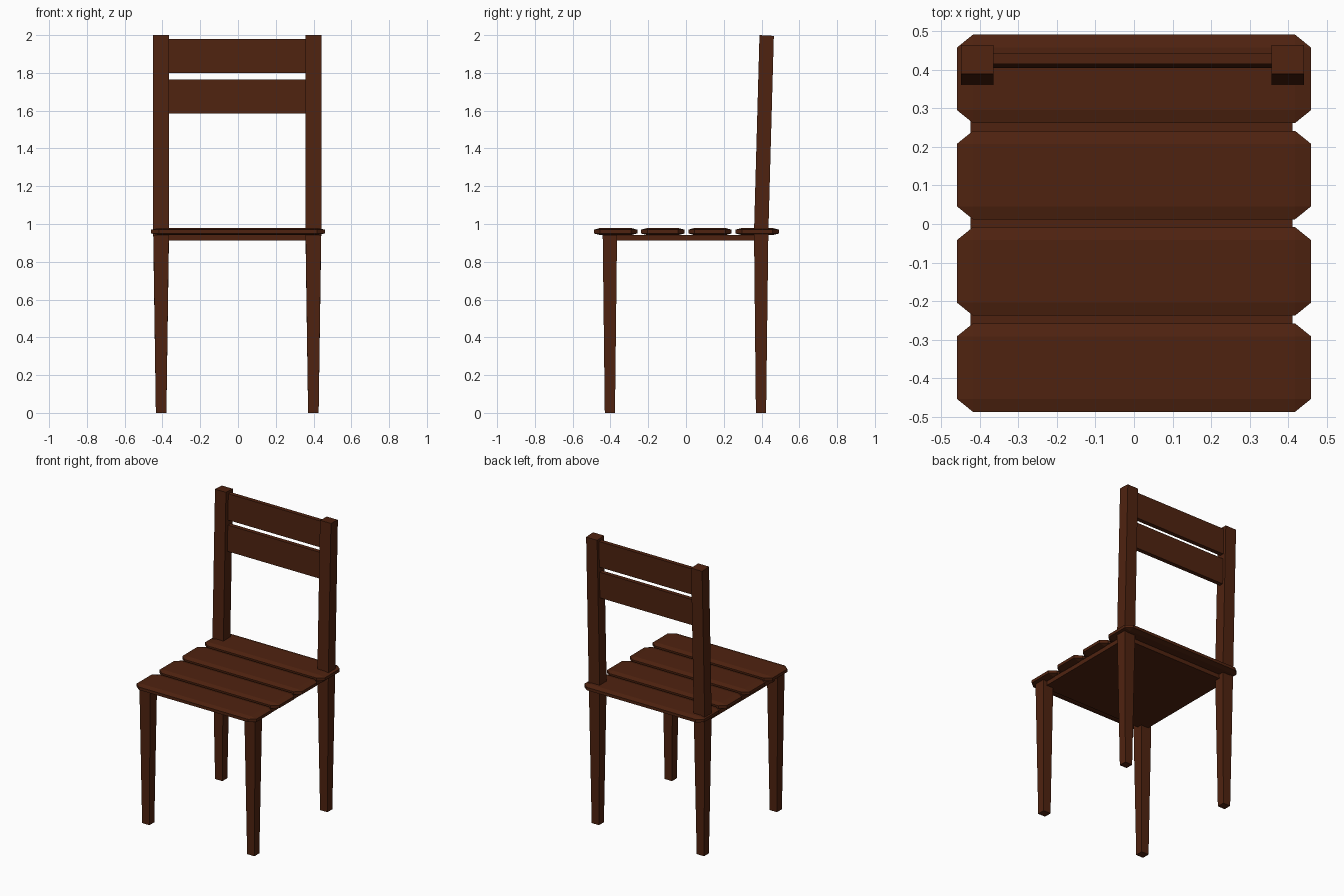
import bpy
import bmesh
from itertools import product

cube = bpy.data.objects.get("Cube")
if cube:
    bpy.data.objects.remove(cube, do_unlink=True)

wood = bpy.data.materials.new("dark_brown_wood")
wood.use_nodes = True
colour = (0.078, 0.0165, 0.005, 1)
wood.diffuse_color = colour
wood.node_tree.nodes["Principled BSDF"].inputs["Base Color"].default_value = colour


def finish(name, bm):
    bmesh.ops.recalc_face_normals(bm, faces=bm.faces)
    mesh = bpy.data.meshes.new(name)
    bm.to_mesh(mesh)
    bm.free()
    mesh.materials.append(wood)
    obj = bpy.data.objects.new(name, mesh)
    bpy.context.collection.objects.link(obj)
    return obj


def loft(name, sections):
    """Square bar through sections of (x0, x1, y0, y1, z)."""
    bm = bmesh.new()
    rings = [[bm.verts.new(p) for p in
              ((x0, y0, z), (x1, y0, z), (x1, y1, z), (x0, y1, z))]
             for x0, x1, y0, y1, z in sections]
    for a, b in zip(rings, rings[1:]):
        for i in range(4):
            j = (i + 1) % 4
            bm.faces.new((a[i], a[j], b[j], b[i]))
    bm.faces.new(rings[0])
    bm.faces.new(rings[-1])
    return finish(name, bm)


def chamfered_block(name, centre, half, cut):
    """Box with every edge chamfered, with its own cut along each axis."""
    bm = bmesh.new()
    for signs in product((-1, 1), repeat=3):
        for keep in range(3):
            bm.verts.new([centre[k] + signs[k] * (half[k] - (0 if k == keep else cut[k]))
                          for k in range(3)])
    bmesh.ops.convex_hull(bm, input=bm.verts)
    bmesh.ops.dissolve_limit(bm, angle_limit=0.01, verts=bm.verts, edges=bm.edges)
    return finish(name, bm)


# Seat planks and the board beneath them
for i, name in enumerate(("front", "front_middle", "back_middle", "back")):
    chamfered_block("seat_plank_" + name, (0, -0.373 + 0.25 * i, 0.96),
                    (0.46, 0.115, 0.019), (0.042, 0.034, 0.009))
loft("seat_board", [(-0.424, 0.411, -0.4, 0.4, z) for z in (0.912, 0.943)])

# Legs: tapered below the seat, the back pair leaning back above it
MID = -0.004
for side, s in (("left", 1), ("right", -1)):
    x = MID + s * 0.403

    def section(y, z, rx, ry):
        return (x - rx, x + rx, y - ry, y + ry, z)

    loft("front_leg_" + side, [section(-0.403, 0, 0.028, 0.027),
                               section(-0.403, 0.943, 0.041, 0.038)])
    post = loft("back_leg_" + side, [section(0.397, 0, 0.028, 0.027),
                                     section(0.398, 0.955, 0.042, 0.038),
                                     section(0.427, 1.998, 0.042, 0.038)])
    # the post top is square to its lean
    for v in post.data.vertices:
        if v.co.z > 1.9:
            v.co.z += 0.002 if v.co.y < 0.427 else -0.002

# Leaning back slats
for name, low, high in (("lower", 1.585, 1.765), ("upper", 1.8, 1.98)):
    loft("back_slat_" + name,
         [(MID - 0.37, MID + 0.37, y - 0.0145, y + 0.0145, z)
          for z in (low, high) for y in [0.43 + 0.026 * (z - 1.98)]])
